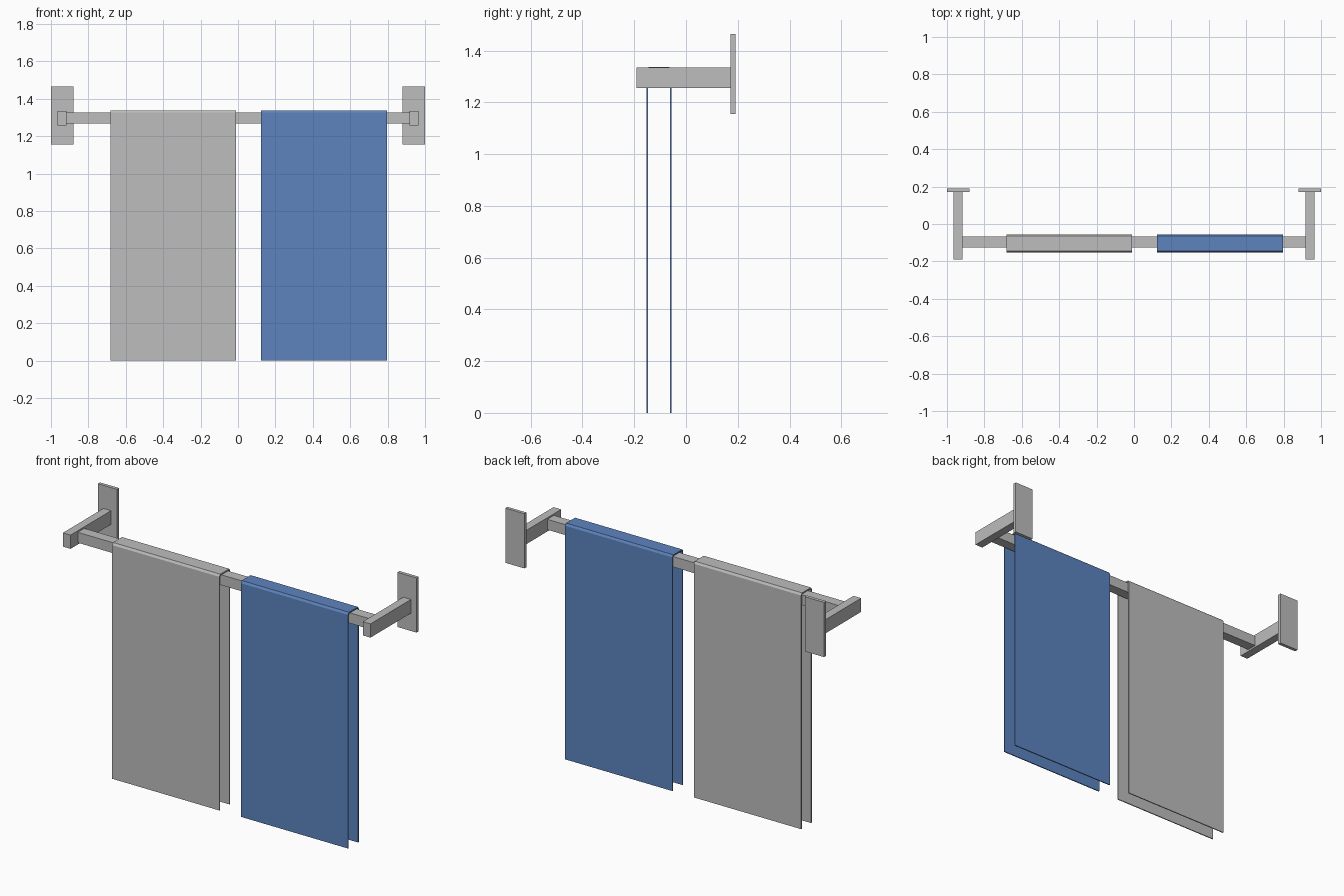
import bpy, bmesh

if "Cube" in bpy.data.objects:
    bpy.data.objects.remove(bpy.data.objects["Cube"])


def material(name, rgb):
    m = bpy.data.materials.new(name)
    m.diffuse_color = (*rgb, 1)
    m.use_nodes = True
    m.node_tree.nodes["Principled BSDF"].inputs["Base Color"].default_value = m.diffuse_color
    return m


GREY = material("light_grey", (0.51, 0.51, 0.51))
BLUE = material("towel_blue", (0.11, 0.23, 0.52))


def finish(name, bm, mat):
    bmesh.ops.recalc_face_normals(bm, faces=bm.faces)
    me = bpy.data.meshes.new(name)
    bm.to_mesh(me)
    bm.free()
    me.materials.append(mat)
    bpy.context.collection.objects.link(bpy.data.objects.new(name, me))


def box(name, x, y, z, mat):
    bm = bmesh.new()
    bmesh.ops.create_cube(bm, size=1)
    for v in bm.verts:
        v.co = [r[0] if c < 0 else r[1] for c, r in zip(v.co, (x, y, z))]
    finish(name, bm, mat)


def towel(name, x0, x1, mat):
    # Folded strip: an upside-down U with chamfered top edges, extruded along x
    outer = [(-0.152, 0), (-0.152, 1.325), (-0.144, 1.337),
             (-0.064, 1.337), (-0.056, 1.325), (-0.056, 0)]
    inner = [(-0.062, 0), (-0.062, 1.323), (-0.066, 1.330),
             (-0.142, 1.330), (-0.146, 1.323), (-0.146, 0)]
    bm = bmesh.new()
    face = bm.faces.new([bm.verts.new((x0, y, z)) for y, z in outer + inner])
    new = bmesh.ops.extrude_face_region(bm, geom=[face])["geom"]
    verts = [g for g in new if isinstance(g, bmesh.types.BMVert)]
    bmesh.ops.translate(bm, verts=verts, vec=(x1 - x0, 0, 0))
    finish(name, bm, mat)


# Wall plates and arms, mirrored left and right
for side, s in (("left", -1), ("right", 1)):
    box(side + "_wall_plate", sorted((s * 0.88, s)), (0.172, 0.191), (1.155, 1.465), GREY)
    box(side + "_arm", sorted((s * 0.917, s * 0.965)), (-0.191, 0.172), (1.256, 1.334), GREY)

# Rail between the arms
box("rail", (-0.917, 0.917), (-0.126, -0.067), (1.266, 1.325), GREY)

# Two folded towels hanging over the rail
towel("grey_towel", -0.683, -0.01, GREY)
towel("blue_towel", 0.124, 0.797, BLUE)
